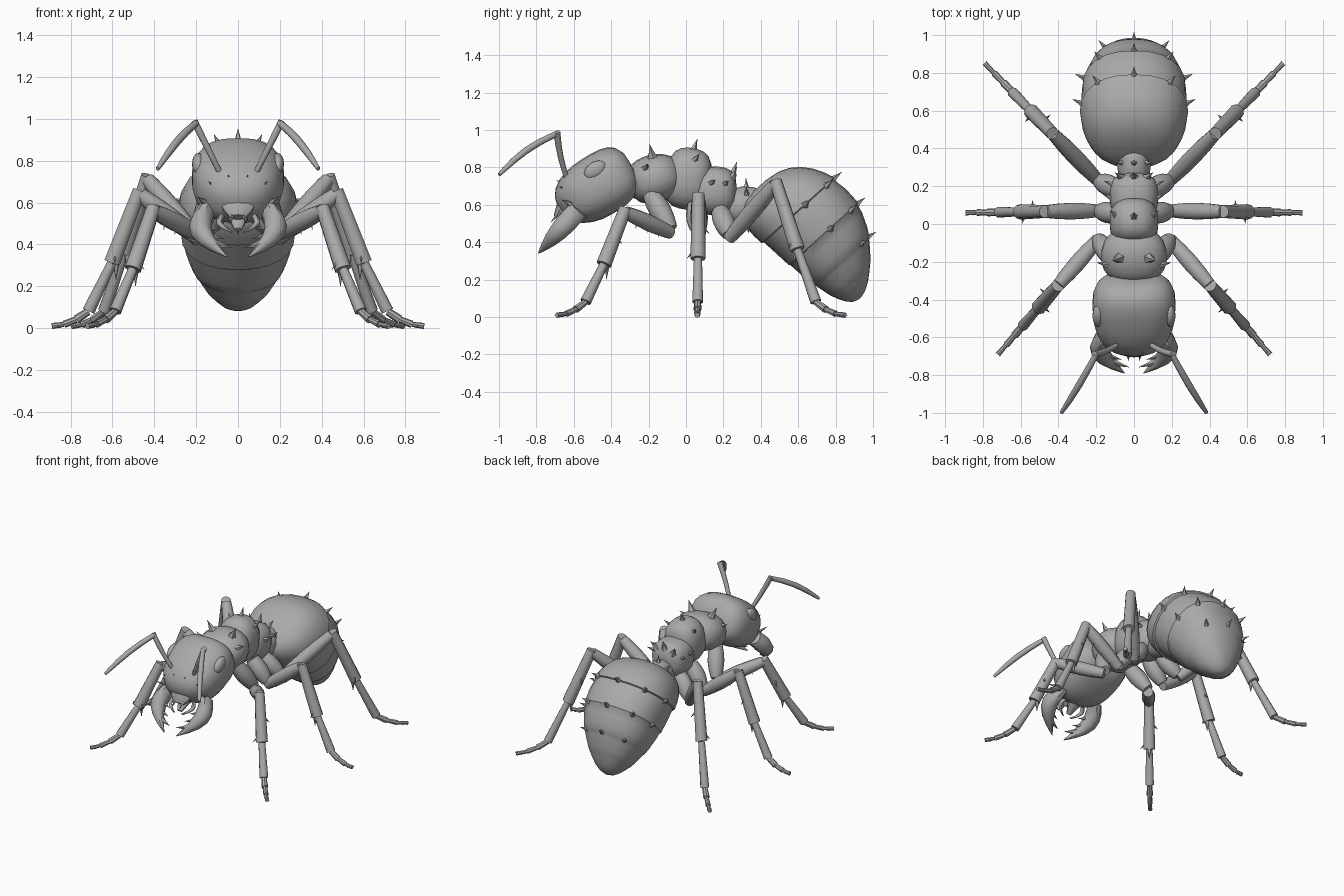
import bpy, bmesh
from math import sin, cos, pi, radians, copysign
from mathutils import Vector

cube = bpy.data.objects.get("Cube")
if cube:
    bpy.data.objects.remove(cube)

UP = Vector((0, 0, 1))
BACK = Vector((0, 1, 0))
LEFT = Vector((1, 0, 0))

shell = bpy.data.materials.new("shell grey")
shell.use_nodes = True
shell.diffuse_color = (.4, .4, .4, 1)
shell.node_tree.nodes["Principled BSDF"].inputs["Base Color"].default_value = shell.diffuse_color


def finish(name, bm, mirror=False):
    bmesh.ops.recalc_face_normals(bm, faces=bm.faces)
    mesh = bpy.data.meshes.new(name)
    bm.to_mesh(mesh)
    bm.free()
    mesh.materials.append(shell)
    mesh.polygons.foreach_set("use_smooth", [True] * len(mesh.polygons))
    mesh.set_sharp_from_angle(angle=radians(38))
    part = bpy.data.objects.new(name, mesh)
    bpy.context.collection.objects.link(part)
    if mirror:
        part.modifiers.new("mirror", "MIRROR").use_mirror_merge = False


def egg(power, skew=1):
    """Rounded lengthwise outline; a skew below one moves the widest place forward."""
    return lambda t: (1 - abs(2 * t ** skew - 1) ** power) ** (1 / power)


def taper(end, power=1, swell=0):
    """Outline running from full size to the end size, swollen in the middle."""
    return lambda t: 1 + (end - 1) * t ** power + swell * sin(pi * t)


def sweep(bm, start, end, wide, tall, outline, bulge=(0, 0, 0), power=2, sides=10, steps=6, cuts=()):
    """Skin a superellipse along a bulging path; returns its surface function."""
    start, end, bulge = Vector(start), Vector(end), Vector(bulge)
    along = (end - start).normalized()
    across = along.cross(BACK if abs(along.z) > .9 else UP).normalized()
    over = across.cross(along)

    def at(t, angle, grow=1):
        s, c = (copysign(abs(v) ** (2 / power), v) for v in (sin(angle), cos(angle)))
        centre = start.lerp(end, t) + bulge * sin(pi * t)
        return centre + (across * s * wide + over * c * tall) * outline(t) * grow

    places = [(1 - cos(pi * (i + .3) / (steps + .6))) / 2 for i in range(steps + 1)]
    places += [cut + gap for cut in cuts for gap in (-.004, .004)]
    loops = [[bm.verts.new(at(t, 2 * pi * k / sides)) for k in range(sides)] for t in sorted(places)]
    for near, far in zip(loops, loops[1:]):
        for k in range(sides):
            n = (k + 1) % sides
            bm.faces.new((near[k], near[n], far[n], far[k]))
    bm.faces.new(loops[0])
    bm.faces.new(loops[-1])
    return at


def limb(bm, start, end, radius, outline, bulge=(0, 0, 0), sides=10):
    return sweep(bm, start, end, radius, radius, outline, bulge, sides=sides)


def spike(bm, base, way, length, fat=.35):
    base, way = Vector(base), Vector(way).normalized()
    sweep(bm, base - way * .015, base + way * length, length * fat, length * fat,
          taper(.03, .6), sides=5, steps=3)


def studs(bm, at, places, angles, length, lean):
    """Broad spikes standing on a body part, leaning the given way, on both sides."""
    for t in places:
        for angle in angles:
            for side in {radians(angle), -radians(angle)}:
                base = at(t, side)
                spike(bm, base, (base - at(t, side, 0)).normalized() + lean, length, .5)


# Head: rear edge gently notched in the middle
bm = bmesh.new()
outline = egg(2.7, 1.1)
sweep(bm, (0, -.68, .58), (0, -.27, .81), .225, .175,
      lambda t: outline(t) * (.9 + .14 * t), power=2.5, sides=22, steps=12)
for v in bm.verts:
    v.co.y -= .15 * max(0, v.co.y + .45) * max(0, 1 - abs(v.co.x) * 6)
finish("head", bm)

# Eyes
bm = bmesh.new()
sweep(bm, (.19, -.54, .75), (.19, -.43, .82), .03, .045, egg(2), sides=14, steps=8)
finish("eyes", bm, True)

# Antenna ridges and cheek spikes
bm = bmesh.new()
limb(bm, (.04, -.67, .63), (.07, -.6, .77), .02, taper(.6, swell=.3))
for base in (.04, -.65, .71), (.12, -.64, .68), (.17, -.63, .61):
    spike(bm, base, LEFT * base[0] * 4 - BACK + UP * .5, .05)
finish("face_ridges", bm, True)

# Mouth plates and palps
bm = bmesh.new()
sweep(bm, (0, -.62, .63), (0, -.69, .53), .1, .05, taper(.4, 2))
sweep(bm, (0, -.6, .55), (0, -.68, .47), .06, .04, taper(.3))
finish("mouth_plates", bm)
bm = bmesh.new()
limb(bm, (.07, -.62, .54), (.03, -.7, .46), .02, taper(.3), LEFT * .04)
spike(bm, (.03, -.69, .54), -UP - BACK, .05)
finish("palps", bm, True)

# Curved mandibles with inner teeth
bm = bmesh.new()
jaw = sweep(bm, (.14, -.57, .58), (.05, -.79, .34), .055, .055, taper(.04, 2.5, .12), LEFT * .08, steps=8)
for t in .4, .58, .76:
    spike(bm, jaw(t, 0, 0) - LEFT * .03, -LEFT - BACK * .3 - UP * .2, .075)
finish("mandibles", bm, True)

# Elbowed antennae
bm = bmesh.new()
elbow = Vector((.21, -.69, .98))
limb(bm, (.07, -.6, .69), (.08, -.64, .74), .024, taper(.6))
limb(bm, (.075, -.63, .72), elbow + UP * .01, .013, taper(1.4), -BACK * .01)
limb(bm, elbow - LEFT * .01, (.385, -1, .76), .016, taper(.6, 5, .2), UP * .02 - BACK * .01)
finish("antennae", bm, True)

# Neck and front thorax
bm = bmesh.new()
limb(bm, (0, -.34, .73), (0, -.22, .71), .07, taper(1.3), sides=12)
finish("neck", bm)
bm = bmesh.new()
shield = sweep(bm, (0, -.31, .7), (0, -.02, .78), .175, .13, egg(2.3, .95), power=2.3, sides=18, steps=9)
studs(bm, shield, [.55], [25], .075, UP * .4)
studs(bm, shield, [.4], [60], .05, BACK * .3)
finish("front_thorax", bm)

# Middle thorax hump, then the lower rear thorax sloping to the waist
bm = bmesh.new()
hump = sweep(bm, (0, -.11, .76), (0, .13, .72), .13, .165, egg(2.8), power=2.3, sides=18, steps=9)
studs(bm, hump, [.52], [0], .055, BACK * .2)
studs(bm, hump, [.6], [50], .045, BACK * .4)
finish("middle_thorax", bm)
bm = bmesh.new()
rump = sweep(bm, (0, .03, .68), (0, .27, .67), .13, .13, egg(3), power=2.5, sides=18, steps=9)
studs(bm, rump, [.45, .75], [75], .045, BACK * .4)
studs(bm, rump, [.9], [0, 40], .06, BACK * .5 + UP * .4)
finish("rear_thorax", bm)

# Waist
bm = bmesh.new()
node = sweep(bm, (0, .2, .59), (0, .43, .6), .06, .07, taper(1, swell=.5), sides=12)
studs(bm, node, [.55], [0, 50, 180], .045, UP * .1)
finish("waist", bm)

# Abdomen in overlapping bands, narrowing to a sting
bm = bmesh.new()
outline = egg(2.2, .74)
bands = [.3, .53, .74, .88]


def banded(t):
    inner = [b for b in bands if b < t]
    step = 1.02 - .045 * bool(inner) + .1 * (t - inner[-1] if inner else 0)
    return outline(t) * step * (1 - .3 * t ** 4)


tail = sweep(bm, (0, .39, .7), (0, .93, .1), .285, .26, banded, (BACK + UP) * .06,
             power=2.25, sides=24, steps=16, cuts=bands)
studs(bm, tail, bands[:2], [0, 40, 80], .05, BACK * .3 + UP * .2)
studs(bm, tail, bands[2:3], [0, 45], .045, BACK * .3)
spike(bm, (0, .91, .16), -UP - BACK * .1, .065, .6)
finish("abdomen", bm)


# Legs: hip, thigh, shin, lower shin and jointed foot in one upright plane
def leg(name, hip, thigh, toe, knee_z, shin_z):
    hip, thigh, toe = Vector(hip), Vector(thigh), Vector(toe)

    def joint(share, z):
        spot = thigh.lerp(toe, share)
        spot.z = z
        return spot

    knee, shin, ankle = joint(.4, knee_z), joint(.59, shin_z), joint(.75, .08)
    bm = bmesh.new()
    limb(bm, hip, thigh, .045, taper(.8, swell=.4))
    limb(bm, thigh - UP * .02, knee, .034, taper(1, swell=.35))
    limb(bm, knee + UP * .02, shin, .034, taper(1.2))
    limb(bm, shin, ankle, .023, taper(1.3))
    heel = ankle
    for k in range(1, 4):
        # Foot joints settle towards the ground
        tip = ankle.lerp(toe, k / 3)
        tip.z = toe.z + (ankle.z - toe.z) * (1 - k / 3) ** 2
        limb(bm, heel, tip, .021 - k * .003, taper(1.2), sides=8)
        heel = tip

    # Claws, then spines under the thigh and along the shin
    out = Vector((toe.x - ankle.x, toe.y - ankle.y, 0)).normalized()
    side = out.cross(UP)
    for turn in (-1, 1):
        spike(bm, toe - out * .025, out + side * turn * .5, .035)
        spike(bm, knee.lerp(shin, .7 + turn * .2) + side * turn * .03, side * turn - UP, .045)
    for k in range(1, 4):
        spike(bm, thigh.lerp(knee, k / 4) - UP * .035, out * .3 - UP, .035)
    spike(bm, shin - out * .02, -UP, .08)
    finish(name, bm, True)


leg("front_legs", (.11, -.19, .66), (.19, -.08, .47), (.72, -.69, .01), .56, .28)
leg("middle_legs", (.08, .05, .6), (.19, .07, .45), (.89, .06, .01), .64, .31)
leg("hind_legs", (.08, .18, .57), (.19, .23, .44), (.79, .85, .01), .71, .36)
